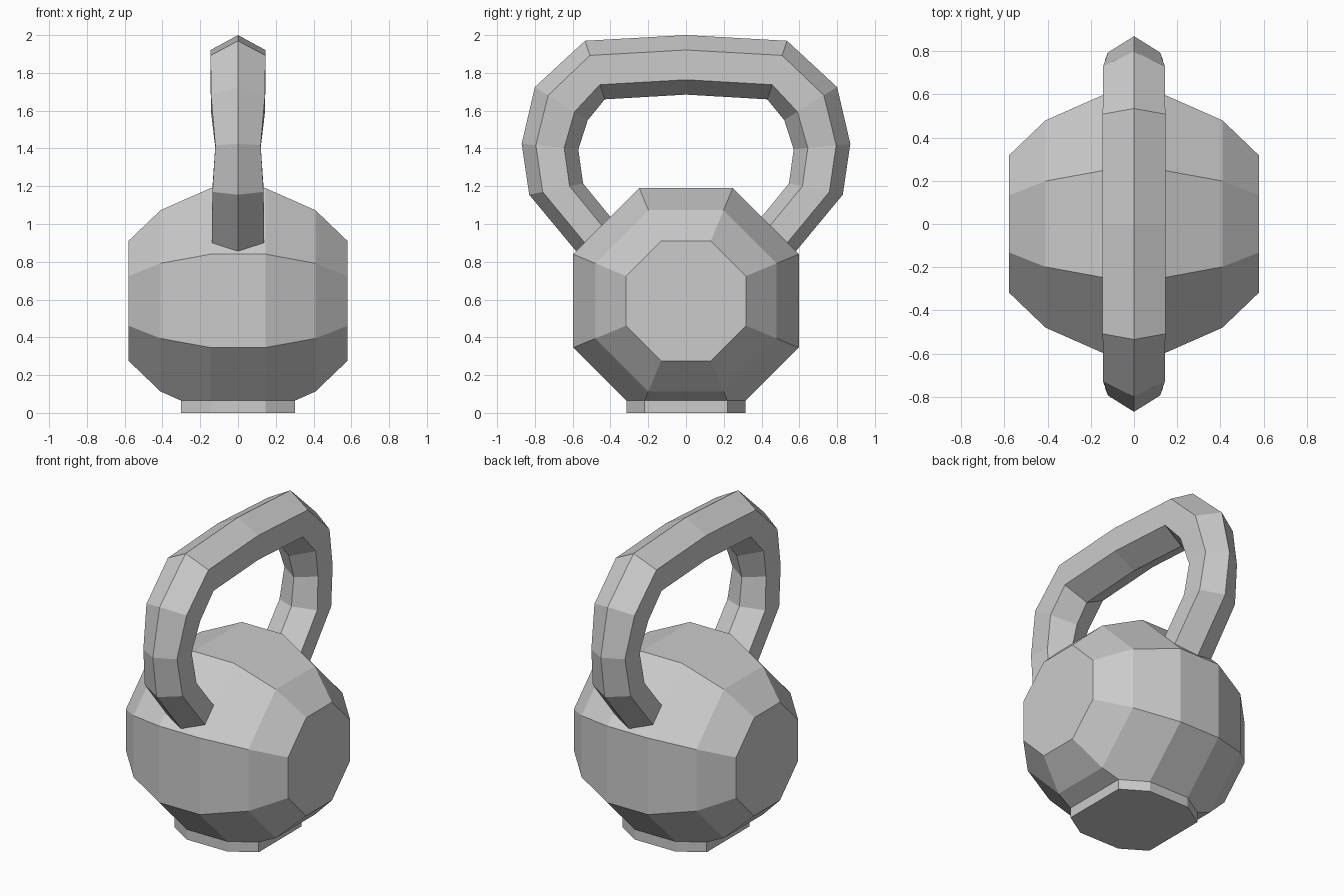
import bpy, bmesh, math
from mathutils import Vector

cube = bpy.data.objects.get("Cube")
if cube:
    bpy.data.objects.remove(cube, do_unlink=True)

iron = bpy.data.materials.new("grey_iron")
iron.use_nodes = True
GREY = (0.6, 0.6, 0.6, 1)
iron.diffuse_color = GREY
iron.node_tree.nodes["Principled BSDF"].inputs["Base Color"].default_value = GREY


def bridge_rings(bm, rings):
    """Skin a list of equal-sized point rings and cap both ends."""
    loops = [[bm.verts.new(p) for p in ring] for ring in rings]
    for a, b in zip(loops, loops[1:]):
        for i in range(len(a)):
            j = (i + 1) % len(a)
            bm.faces.new((a[i], a[j], b[j], b[i]))
    bm.faces.new(loops[0])
    bm.faces.new(loops[-1])


def finish(bm, name):
    bmesh.ops.recalc_face_normals(bm, faces=bm.faces)
    mesh = bpy.data.meshes.new(name)
    bm.to_mesh(mesh)
    bm.free()
    mesh.materials.append(iron)
    obj = bpy.data.objects.new(name, mesh)
    bpy.context.collection.objects.link(obj)
    return obj


# Body: octagonal rings around the x axis, (half width, apothem)
CENTRE_Z, FOOT_Z = 0.593, 0.065
half = [(0.145, 0.597), (0.41, 0.48), (0.58, 0.317)]
profile = [(-x, a) for x, a in reversed(half)] + half


def octagon(x, apothem):
    r = apothem / math.cos(math.pi / 8)
    angles = [math.pi / 8 + k * math.pi / 4 for k in range(8)]
    return [(x, r * math.cos(t), CENTRE_Z + r * math.sin(t)) for t in angles]


bm = bmesh.new()
bridge_rings(bm, [octagon(x, a) for x, a in profile])

# Foot: slice the underside flat and drop the cut outline to the floor
bmesh.ops.bisect_plane(bm, geom=bm.verts[:] + bm.edges[:] + bm.faces[:],
                       plane_co=(0, 0, FOOT_Z), plane_no=(0, 0, 1), clear_inner=True)
rim = [e for e in bm.edges if e.is_boundary]
wall = bmesh.ops.extrude_edge_only(bm, edges=rim)["geom"]
for v in wall:
    if isinstance(v, bmesh.types.BMVert):
        v.co.z = 0
bmesh.ops.holes_fill(bm, edges=[e for e in bm.edges if e.is_boundary], sides=0)
finish(bm, "body_with_foot")

# Handle: hexagonal sections, (outer y, outer z, inner y, inner z, half width)
stations = [
    (0.00, 2.00, 0.00, 1.685, 0.145),
    (0.535, 1.97, 0.43, 1.66, 0.145),
    (0.80, 1.725, 0.52, 1.55, 0.143),
    (0.87, 1.425, 0.57, 1.395, 0.12),
    (0.83, 1.155, 0.545, 1.215, 0.135),
    (0.50, 0.757, 0.30, 0.915, 0.14),
]


def hexagon(side, oy, oz, iy, iz, w):
    outer, inner = Vector((0, side * oy, oz)), Vector((0, side * iy, iz))
    near, far = outer.lerp(inner, 0.25), outer.lerp(inner, 0.75)
    out = Vector((w, 0, 0))
    return [outer, near + out, far + out, inner, far - out, near - out]


bm = bmesh.new()
bridge_rings(bm, [hexagon(-1, *s) for s in reversed(stations)]
             + [hexagon(1, *s) for s in stations[1:]])
finish(bm, "handle")
